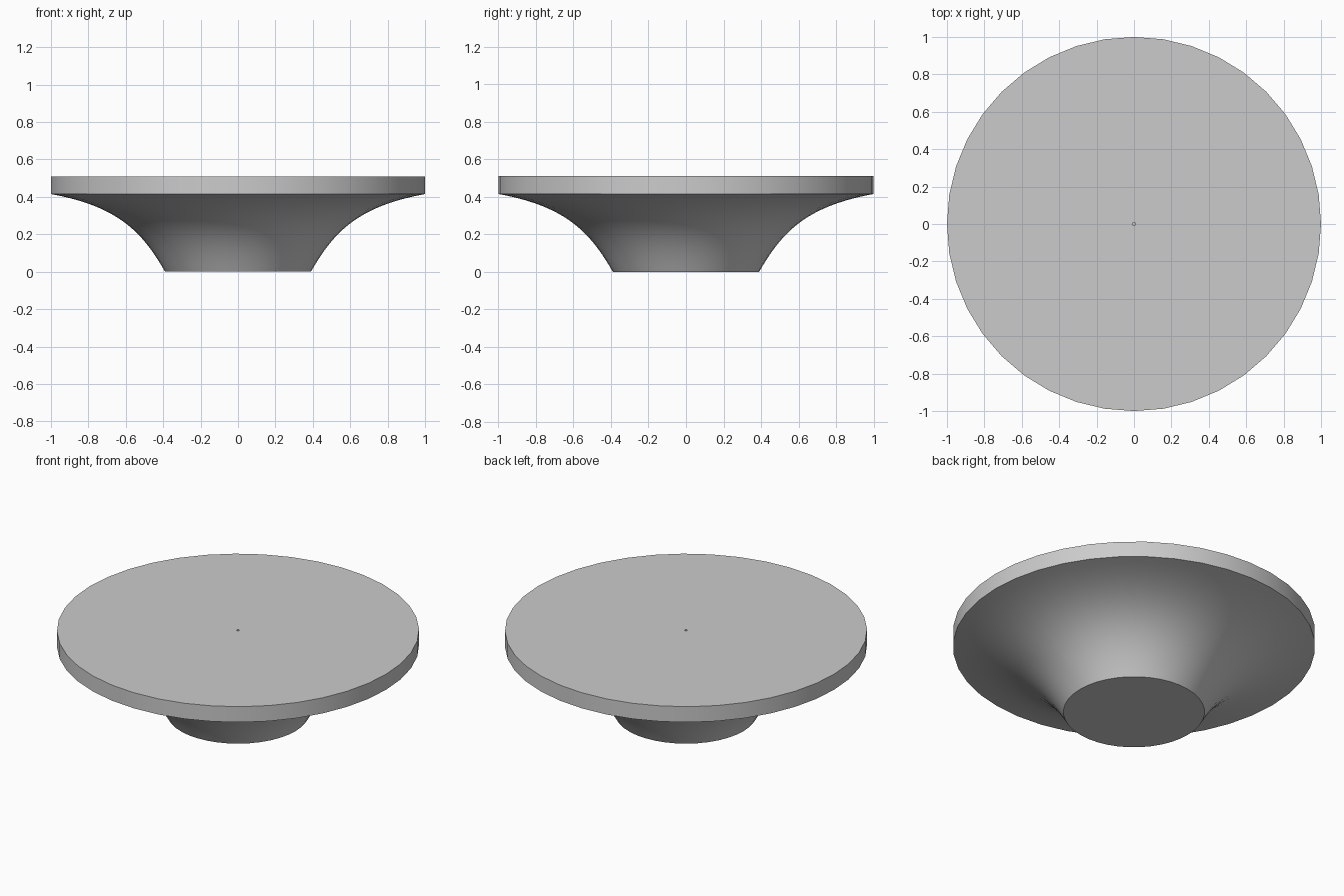
import bpy
import bmesh
from math import radians, tau
from mathutils import Vector
from mathutils.geometry import interpolate_bezier

SEGMENTS = 40

cube = bpy.data.objects.get("Cube")
if cube:
    bpy.data.objects.remove(cube, do_unlink=True)

grey = bpy.data.materials.new("light_grey")
grey.use_nodes = True
colour = (0.6, 0.6, 0.6, 1)
grey.diffuse_color = colour
grey.node_tree.nodes["Principled BSDF"].inputs["Base Color"].default_value = colour

# Flared underside, from the foot out to the rim
flare = interpolate_bezier(Vector((0.39, 0, 0)), Vector((0.51, 0, 0.21)),
                           Vector((0.64, 0, 0.35)), Vector((1, 0, 0.415)), 20)

# Foot, flare, rim, flat top and tiny centre recess
profile = [Vector((0, 0, 0)), *flare, Vector((1, 0, 0.51)),
           Vector((0.008, 0, 0.51)), Vector((0.008, 0, 0.5)), Vector((0, 0, 0.5))]

bm = bmesh.new()
verts = [bm.verts.new(p) for p in profile]
edges = [bm.edges.new(pair) for pair in zip(verts, verts[1:])]
bmesh.ops.spin(bm, geom=verts + edges, cent=(0, 0, 0), axis=(0, 0, 1),
               angle=tau, steps=SEGMENTS, use_merge=True)
bmesh.ops.remove_doubles(bm, verts=bm.verts, dist=0.0005)
bmesh.ops.recalc_face_normals(bm, faces=bm.faces)
mesh = bpy.data.meshes.new("flared_pedestal_disc")
bm.to_mesh(mesh)
bm.free()
mesh.materials.append(grey)

disc = bpy.data.objects.new("flared_pedestal_disc", mesh)
bpy.context.collection.objects.link(disc)
bpy.context.view_layer.objects.active = disc
disc.select_set(True)
bpy.ops.object.shade_smooth_by_angle(angle=radians(30))
